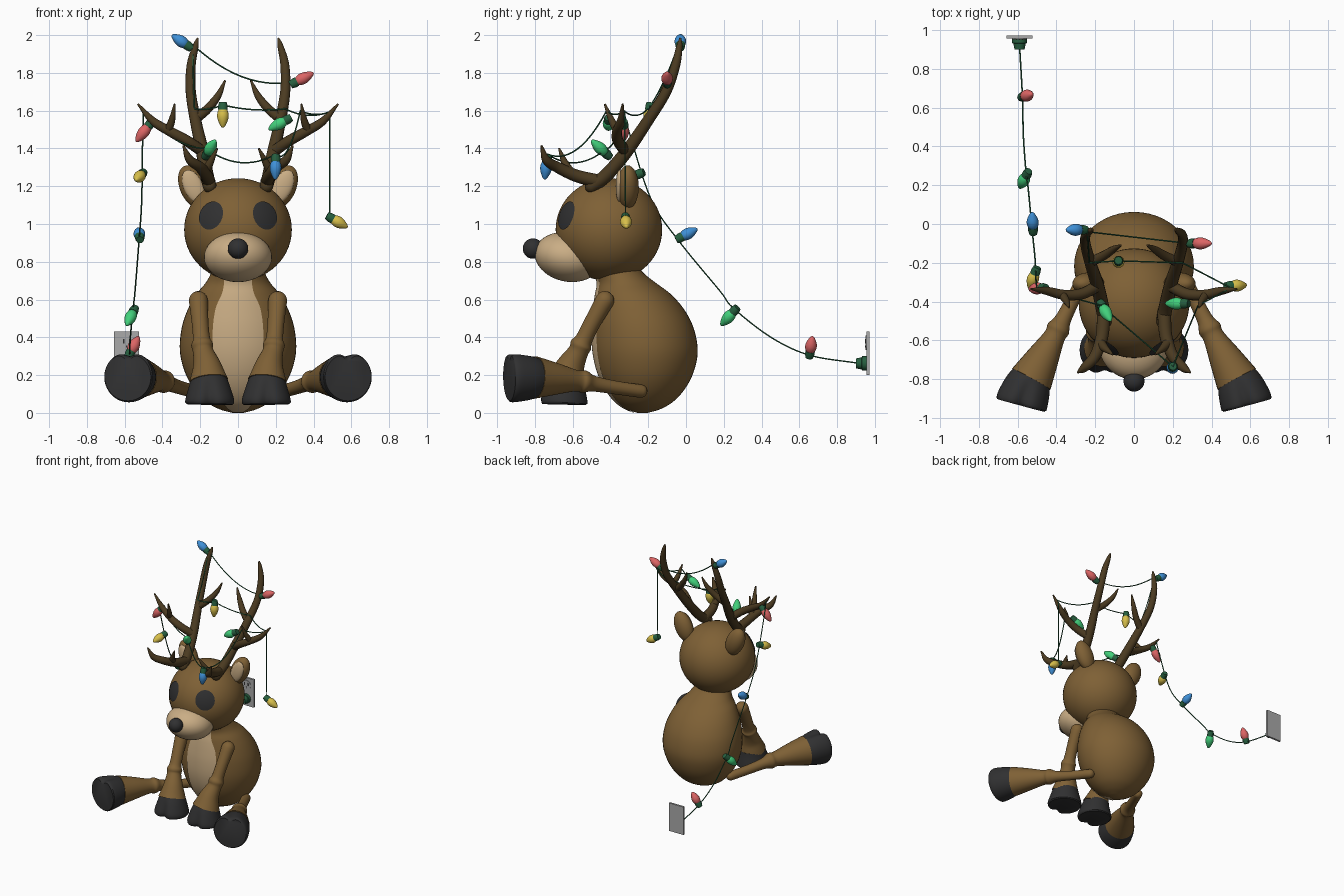
import bpy, bmesh, math
from mathutils import Vector, Matrix

if "Cube" in bpy.data.objects:
    bpy.data.objects.remove(bpy.data.objects["Cube"])

def material(name, col):
    m = bpy.data.materials.new(name)
    m.diffuse_color = (*col, 1)
    m.use_nodes = True
    m.node_tree.nodes["Principled BSDF"].inputs["Base Color"].default_value = m.diffuse_color
    return m

BROWN = material("brown fur", (0.21, 0.118, 0.036))
TAN = material("tan fur", (0.59, 0.42, 0.235))
DARK = material("charcoal", (0.03, 0.03, 0.031))
HORN = material("antler brown", (0.07, 0.043, 0.015))
RED = material("red bulb", (0.72, 0.13, 0.13))
BLUE = material("blue bulb", (0.05, 0.28, 0.68))
GREEN = material("green bulb", (0.055, 0.63, 0.2))
YELLOW = material("yellow bulb", (0.68, 0.52, 0.07))
WIRE = material("dark green wire", (0.02, 0.115, 0.05))
GREY = material("grey plate", (0.40, 0.40, 0.40))

def finish(name, bm, mat):
    bmesh.ops.recalc_face_normals(bm, faces=bm.faces)
    me = bpy.data.meshes.new(name)
    bm.to_mesh(me)
    bm.free()
    me.materials.append(mat)
    ob = bpy.data.objects.new(name, me)
    bpy.context.collection.objects.link(ob)
    return ob

def ball(name, loc, radii, mat, rot=Matrix(), segs=40):
    bm = bmesh.new()
    M = Matrix.Translation(loc) @ rot @ Matrix.Diagonal((*radii, 1))
    bmesh.ops.create_uvsphere(bm, u_segments=segs, v_segments=segs // 2, radius=1, matrix=M)
    return finish(name, bm, mat)

def box(name, loc, size, mat):
    bm = bmesh.new()
    bmesh.ops.create_cube(bm, size=1, matrix=Matrix.Translation(loc) @ Matrix.Diagonal((*size, 1)))
    return finish(name, bm, mat)

def spline(pts, sub):
    """Catmull-Rom samples through points of any dimension."""
    p = [Vector(q) for q in pts]
    p = [p[0] * 2 - p[1]] + p + [p[-1] * 2 - p[-2]]
    out = []
    for i in range(1, len(p) - 2):
        a, b, c, d = p[i - 1:i + 3]
        for k in range(sub):
            t = k / sub
            out.append(0.5 * (b * 2 + (c - a) * t + (a * 2 - b * 5 + c * 4 - d) * t * t
                              + (b * 3 - a - c * 3 + d) * t ** 3))
    return out + [p[-2]]

def loft(name, pts, mat, segs=20, sub=5, up=(0, 0.3, 1), round_start=False, notch=0):
    """Tube through (x, y, z, radius) points; notch pinches a cleft towards up."""
    s = spline(pts, sub) if sub > 1 else [Vector(p) for p in pts]
    c, r = [q.xyz for q in s], [max(q.w, 0.002) for q in s]
    if round_start:
        d, c0, r0 = (c[1] - c[0]).normalized(), c[0], r[0]
        ang = [math.radians(a) for a in (80, 60, 40, 20)]
        c = [c0 - d * r0 * math.sin(a) for a in ang] + c
        r = [r0 * math.cos(a) for a in ang] + r
    bm, rings, u, n = bmesh.new(), [], Vector(up), len(c)
    for i in range(n):
        t = (c[min(i + 1, n - 1)] - c[max(i - 1, 0)]).normalized()
        u = (u - t * u.dot(t)).normalized()
        v = t.cross(u)
        ring = []
        for k in range(segs):
            a = 2 * math.pi * k / segs
            th = min(a, 2 * math.pi - a)
            rr = r[i] * (1 - notch * (i / (n - 1)) * math.exp(-(th / 0.28) ** 2))
            ring.append(bm.verts.new(c[i] + (u * math.cos(a) + v * math.sin(a)) * rr))
        rings.append(ring)
    for A, B in zip(rings, rings[1:]):
        for k in range(segs):
            bm.faces.new((A[k], A[(k + 1) % segs], B[(k + 1) % segs], B[k]))
    bm.faces.new(rings[0])
    bm.faces.new(rings[-1])
    return finish(name, bm, mat)

def patch(name, f, nu, nv, mat):
    """Thin surface patch from f(u, v), u and v in 0..1."""
    bm = bmesh.new()
    g = [[bm.verts.new(f(i / nu, j / nv)) for j in range(nv + 1)] for i in range(nu + 1)]
    for i in range(nu):
        for j in range(nv):
            bm.faces.new((g[i][j], g[i + 1][j], g[i + 1][j + 1], g[i][j + 1]))
    bmesh.ops.remove_doubles(bm, verts=bm.verts, dist=1e-5)
    return finish(name, bm, mat)

# body: stacked ellipses (z, centre y, radius), with the tan belly laid on its front
rings = spline([(0.0, -.23, .03), (.02, -.225, .10), (.06, -.22, .17), (.13, -.215, .235), (.22, -.213, .283),
                (.33, -.215, .308), (.45, -.228, .298), (.55, -.25, .265), (.63, -.28, .22), (.69, -.315, .17),
                (.75, -.36, .14), (.82, -.39, .13)], 5)
bm = bmesh.new()
prev = None
for z, cy, r in rings:
    ring = [bm.verts.new((r * math.cos(a), cy + .9 * r * math.sin(a), z))
            for a in (2 * math.pi * k / 48 for k in range(48))]
    if prev:
        for k in range(48):
            bm.faces.new((prev[k], prev[(k + 1) % 48], ring[(k + 1) % 48], ring[k]))
    else:
        bm.faces.new(ring)
    prev = ring
finish("body", bm, BROWN)
widths = spline([(.004, .025), (.03, .06), (.08, .09), (.2, .12), (.4, .135), (.55, .12), (.65, .08), (.76, .07)], 5)

def belly(u, v):
    z, w = widths[round(v * (len(widths) - 1))]
    i = max(k for k in range(len(rings) - 1) if rings[k].x <= z)
    q = rings[i].lerp(rings[i + 1], (z - rings[i].x) / (rings[i + 1].x - rings[i].x))
    x, r = w * (2 * u - 1), q.z + .005
    return (x, q.y - .9 * r * math.sqrt(max(0, 1 - (x / r) ** 2)), z - .003)
patch("belly", belly, 14, len(widths) - 1, TAN)

# head, muzzle, nose
HEAD, R = Vector((0, -.408, .97)), .282
ball("head", HEAD, (.285, R, .272), BROWN, segs=56)
ball("muzzle", (0, -.625, .825), (.18, .178, .13), TAN, Matrix.Rotation(math.radians(-12), 4, 'X'))
ball("nose", (0, -.81, .87), (.054, .054, .054), DARK)

def tine(name, pts, s):
    loft(name, [(s * x, y, z, r) for x, y, z, r in pts], HORN, segs=14, sub=6, up=(1, 0, .2), round_start=True)

for s, side in ((-1, "left"), (1, "right")):
    # eyes hug the head surface
    d = Vector((s * .145, -.232, .08)).normalized()
    e1 = Vector((0, 0, 1)).cross(d).normalized()
    e2 = d.cross(e1)

    def eye(u, v):
        a = 2 * math.pi * u
        n = (d + e1 * .262 * v * math.cos(a) + e2 * .29 * v * math.sin(a)).normalized()
        return HEAD + Vector((n.x * .290, n.y * (R + .005), n.z * .278))
    patch("eye_" + side, eye, 36, 6, DARK)

    # ears
    rot = Matrix.Rotation(s * math.radians(24), 4, 'Y')
    ball("ear_" + side, (s * .235, -.308, 1.195), (.072, .058, .122), BROWN, rot)
    ball("inner_ear_" + side, (s * .238, -.352, 1.2), (.05, .02, .092), TAN, rot)

    # front legs and hooves
    loft("front_leg_" + side, [(s * .21, -.43, .595, .05), (s * .20, -.50, .47, .044), (s * .193, -.54, .39, .046),
         (s * .19, -.555, .36, .058), (s * .185, -.57, .325, .054), (s * .165, -.61, .25, .075),
         (s * .155, -.638, .17, .103)], BROWN, 28, 5, (0, -1, .2), True)
    loft("front_hoof_" + side, [(s * .155, -.632, .185, .094), (s * .152, -.642, .13, .112),
         (s * .15, -.65, .065, .13), (s * .15, -.651, .045, .122)], DARK, 64, 4, (0, -1, 0), notch=.3)

    # hind legs and hooves, stretched forward and outward
    loft("hind_leg_" + side, [(s * .24, -.24, .115, .035), (s * .31, -.38, .135, .036), (s * .365, -.49, .155, .042),
         (s * .39, -.54, .165, .06), (s * .41, -.58, .17, .056), (s * .47, -.69, .18, .085),
         (s * .53, -.80, .187, .113)], BROWN, 28, 5, (0, 0, 1), True)
    loft("hind_hoof_" + side, [(s * .525, -.785, .187, .104), (s * .55, -.84, .188, .122),
         (s * .577, -.915, .19, .134), (s * .583, -.935, .19, .126)], DARK, 64, 4, (0, 0, 1), notch=.32)

    # antlers: main beam and five tines
    tine("antler_beam_" + side, [(.15, -.50, 1.20, .036), (.165, -.42, 1.26, .036), (.19, -.31, 1.39, .034),
         (.225, -.2, 1.55, .03), (.25, -.105, 1.70, .027), (.248, -.055, 1.84, .024), (.225, -.035, 1.94, .016),
         (.213, -.03, 1.985, .005)], s)
    tine("antler_front_tine_" + side, [(.155, -.46, 1.225, .036), (.165, -.58, 1.255, .033), (.20, -.68, 1.30, .029),
         (.255, -.74, 1.34, .023), (.29, -.765, 1.415, .005)], s)
    tine("antler_brow_tine_" + side, [(.175, -.61, 1.27, .026), (.15, -.64, 1.32, .02), (.11, -.672, 1.40, .005)], s)
    tine("antler_outer_tine_" + side, [(.19, -.32, 1.385, .03), (.27, -.36, 1.44, .029), (.36, -.365, 1.49, .026),
         (.45, -.345, 1.545, .021), (.53, -.335, 1.635, .005)], s)
    tine("antler_fork_tine_" + side, [(.37, -.365, 1.495, .022), (.35, -.395, 1.55, .018), (.335, -.43, 1.635, .005)], s)
    tine("antler_inner_tine_" + side, [(.225, -.195, 1.555, .026), (.16, -.165, 1.61, .024), (.105, -.13, 1.68, .018),
         (.068, -.11, 1.76, .005)], s)

# light string on the antlers: sagging spans between rest points (x, y, z, sag of the span after it)
stops = [(-.50, -.33, 1.60, .05), (-.17, -.42, 1.40, .06), (.20, -.735, 1.37, .09), (.33, -.42, 1.60, .02),
         (.50, -.33, 1.60, .03), (.25, -.2, 1.61, .015), (-.08, -.19, 1.63, .01), (-.23, -.2, 1.61, .03),
         (-.24, -.04, 1.95, .07), (.28, -.1, 1.75, 0)]
for n, (a, b) in enumerate(zip(stops, stops[1:])):
    A, B = Vector(a[:3]), Vector(b[:3])
    span = [A.lerp(B, t / 12) - Vector((0, 0, 4 * a[3] * t / 12 * (1 - t / 12))) for t in range(13)]
    loft("wire_span_%d" % n, [(*p, .004) for p in span], WIRE, 6, 1, (.2, .1, 1))
loft("wire_drop", [(.487, -.325, 1.6, .004), (.487, -.32, 1.03, .004)], WIRE, 6, 1, (1, 0, 0))
loft("wire_to_outlet", [(*p, .004) for p in [(-.50, -.33, 1.60), (-.505, -.29, 1.45), (-.51, -.18, 1.12),
     (-.525, -.03, .90), (-.545, .18, .645), (-.555, .25, .555), (-.57, .45, .40), (-.575, .655, .305),
     (-.59, .92, .262)]], WIRE, 6, 6, (1, 0, 0))

# bulbs: socket position, tip position, colour
bulbs = [((-.26, -.03, 1.94), (-.35, -.03, 2.0), BLUE), ((.295, -.1, 1.745), (.40, -.1, 1.80), RED),
         ((-.08, -.19, 1.625), (-.08, -.2, 1.51), YELLOW), ((.265, -.41, 1.555), (.162, -.41, 1.50), GREEN),
         ((-.465, -.33, 1.53), (-.54, -.335, 1.435), RED), ((-.505, -.24, 1.268), (-.54, -.335, 1.232), YELLOW),
         ((-.52, -.035, .925), (-.525, .06, .975), BLUE), ((-.55, .26, .545), (-.59, .185, .463), GREEN),
         ((-.575, .655, .31), (-.525, .67, .405), RED), ((-.168, -.415, 1.365), (-.12, -.5, 1.443), GREEN),
         ((.2, -.735, 1.35), (.197, -.748, 1.235), BLUE), ((.487, -.32, 1.035), (.58, -.315, .982), YELLOW)]
for n, (a, b, mat) in enumerate(bulbs):
    A, B = Vector(a), Vector(b)
    d = (B - A).normalized()
    up = (0, 1, 0) if abs(d.y) < .8 else (1, 0, 0)
    loft("socket_%d" % n, [(*(A + d * t), r) for t, r in ((-.02, .02), (0, .025), (.02, .025))], WIRE, 16, 1, up)
    profile = ((.12, .018), (.25, .027), (.45, .031), (.65, .027), (.85, .017), (.96, .009), (1, .003))
    loft("bulb_%d" % n, [(*A.lerp(B, t), r) for t, r in profile], mat, 18, 3, up)

# wall plate, plug and slots
box("wall_plate", (-.59, .963, .315), (.132, .016, .23), GREY)
loft("plug", [(-.59, .90, .262, .026), (-.59, .93, .262, .032), (-.59, .932, .262, .038), (-.59, .957, .262, .038)],
     WIRE, 20, 1)
loft("outlet_face", [(-.59, .951, .372, .038), (-.59, .956, .372, .038)], GREY, 24, 1)
for dx, dz, h in ((-.015, .008, .024), (.015, .008, .02), (0, -.02, .012)):
    box("outlet_slot", (-.59 + dx, .9505, .372 + dz), (.006, .004, h), DARK)

# smooth shading with sharp rims
for ob in bpy.context.collection.objects:
    ob.select_set(True)
    bpy.context.view_layer.objects.active = ob
bpy.ops.object.shade_smooth_by_angle(angle=math.radians(40))
